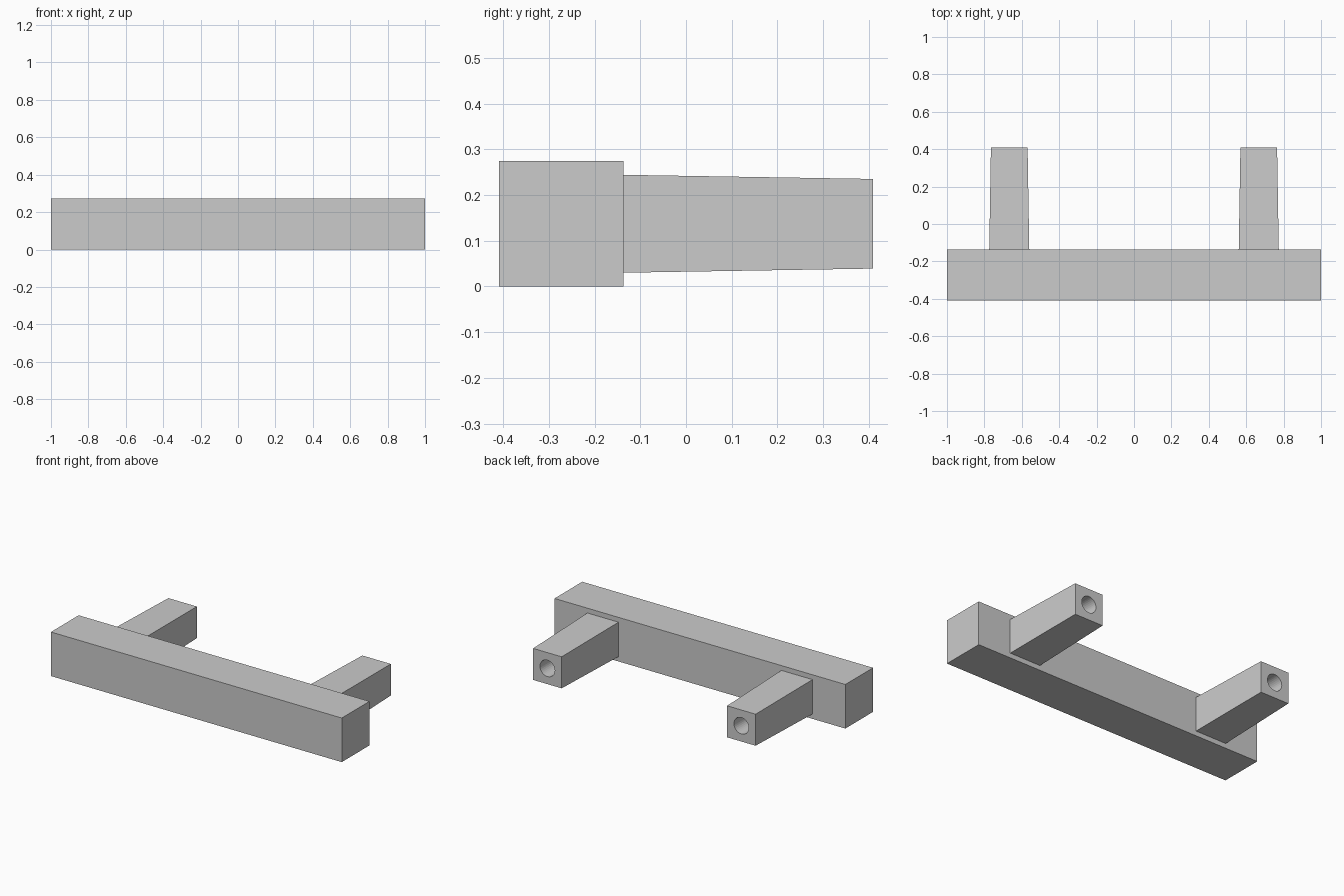
import bpy, bmesh
from math import radians
from mathutils import Matrix, Vector

if "Cube" in bpy.data.objects:
    bpy.data.objects.remove(bpy.data.objects["Cube"])

BAR_BACK, BACK = -0.137, 0.409
POST_X, MID_Z = 0.667, 0.137
HOLE_R, HOLE_DEPTH = 0.051, 0.35


def add_object(name, bm):
    bmesh.ops.recalc_face_normals(bm, faces=bm.faces)
    mesh = bpy.data.meshes.new(name)
    bm.to_mesh(mesh)
    bm.free()
    obj = bpy.data.objects.new(name, mesh)
    bpy.context.collection.objects.link(obj)
    return obj


def frustum(name, centre_x, y0, y1, half0, half1, half_x=None):
    """Square-section block running along y, tapering from half0 to half1."""
    bm = bmesh.new()
    bmesh.ops.create_cube(bm, size=2)
    for v in bm.verts:
        h = half0 if v.co.y < 0 else half1
        v.co = Vector((centre_x + v.co.x * (half_x or h),
                       y0 if v.co.y < 0 else y1,
                       MID_Z + v.co.z * h))
    return add_object(name, bm)


# Grip bar
frustum("grip_bar", 0, -BACK, BAR_BACK, MID_Z, MID_Z, half_x=1)

# Tapered mounting post
posts = frustum("mounting_posts", POST_X, BAR_BACK, BACK, 0.107, 0.098)

# Screw hole cutter, sunk into the post end
bm = bmesh.new()
bmesh.ops.create_cone(
    bm, cap_ends=True, segments=32, radius1=HOLE_R, radius2=HOLE_R,
    depth=HOLE_DEPTH * 2,
    matrix=Matrix.Translation((POST_X, BACK, MID_Z)) @ Matrix.Rotation(radians(90), 4, 'X'))
cutter = add_object("screw_hole_cutter", bm)
cutter.hide_render = True
cutter.display_type = 'WIRE'

hole = posts.modifiers.new("screw_hole", 'BOOLEAN')
hole.operation = 'DIFFERENCE'
hole.solver = 'EXACT'
hole.object = cutter

# Second post on the other side
posts.modifiers.new("both_sides", 'MIRROR')
